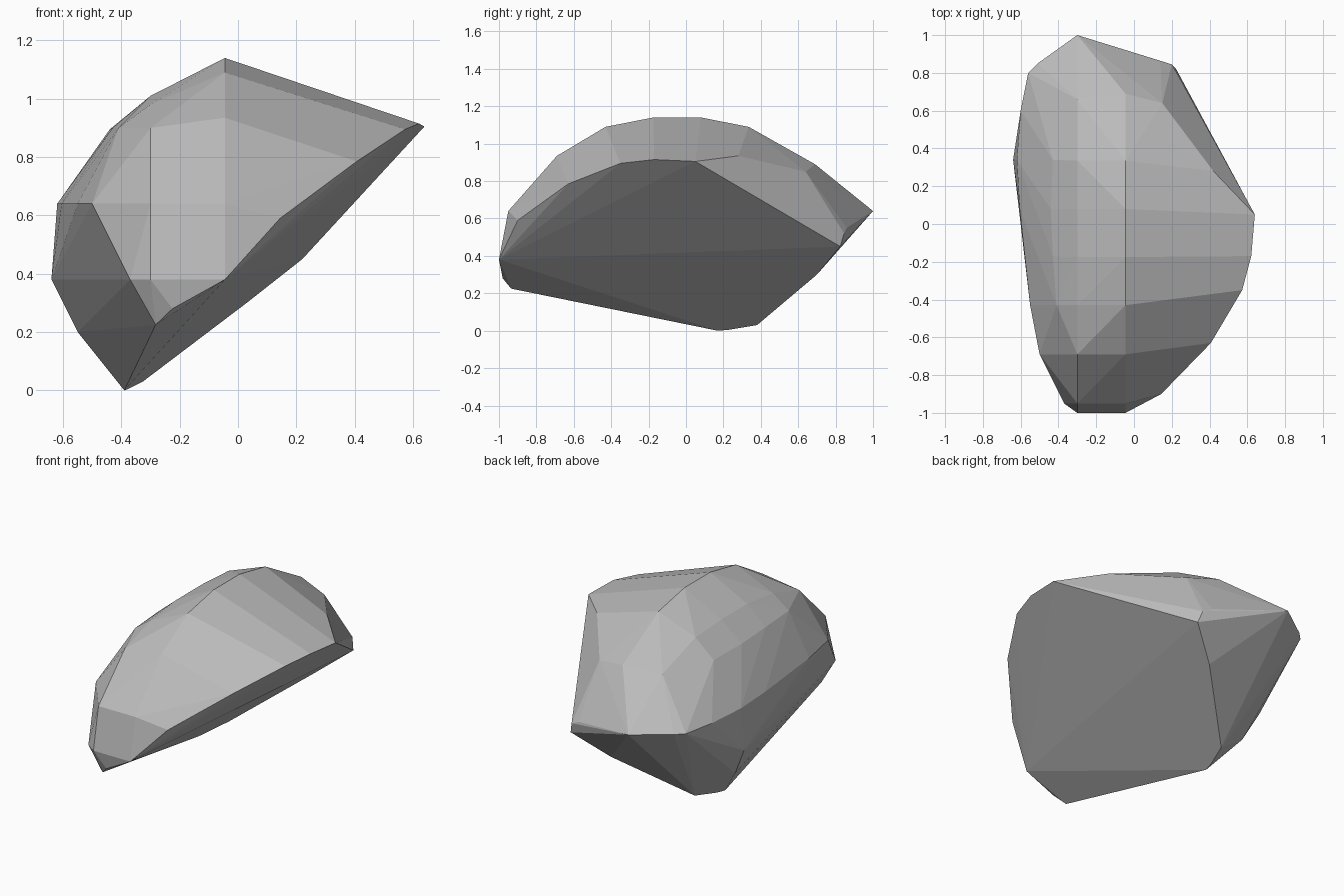
import bpy, bmesh, math

if "Cube" in bpy.data.objects:
    bpy.data.objects.remove(bpy.data.objects["Cube"])

# Profiles, each a short run of (y, z) or (x, y, z) positions
cut_outline = [(-1.0, .385), (-.98, .28), (-.935, .225), (.17, .0), (.23, .005), (.38, .03),
               (.70, .30), (.825, .45), (.05, .905), (-.17, .915), (-.35, .895),
               (-.63, .785), (-.90, .59)]
ridge = [(-1.0, .38), (-.95, .64), (-.69, .935), (-.43, 1.09), (-.175, 1.14),
         (.08, 1.14), (.335, 1.09), (.69, .89)]
shoulder = [(-1.0, .38), (-.95, .64), (-.69, .90), (-.43, .98), (-.175, 1.01),
            (.08, 1.01), (.335, .995), (.66, .89), (1.0, .64)]
left_side = [(-.37, -.95, .38), (-.5, -.69, .64), (-.41, -.43, .90), (-.55, -.43, .64),
             (-.43, -.17, .90), (-.58, -.17, .64), (-.44, .08, .895), (-.605, .08, .64),
             (-.43, .34, .89), (-.62, .34, .64), (-.64, .34, .38), (-.60, .60, .64),
             (-.56, .80, .64), (-.51, .85, .64), (-.55, .30, .20)]
back_right = [(.42, .28, .935), (.15, .64, .85), (.14, .86, .55), (.20, .845, .52)]


def cut_x(y, z):
    """Horizontal position on the sliced underside plane."""
    return -.4135 + .138 * y + 1.156 * z


points = [(cut_x(y, z), y, z) for y, z in cut_outline]
points += [(-.045, y, z) for y, z in ridge]
points += [(-.30, y, z) for y, z in shoulder]
points += left_side + back_right

# Faceted rock wrapped around the profiles
bm = bmesh.new()
for p in points:
    bm.verts.new(p)
hull = bmesh.ops.convex_hull(bm, input=bm.verts[:])
inside = {g for g in hull["geom_interior"] + hull["geom_unused"]
          if isinstance(g, bmesh.types.BMVert)}
bmesh.ops.delete(bm, geom=list(inside), context='VERTS')
bmesh.ops.dissolve_limit(bm, angle_limit=math.radians(2.5), verts=bm.verts[:], edges=bm.edges[:])
bmesh.ops.recalc_face_normals(bm, faces=bm.faces[:])

mesh = bpy.data.meshes.new("rock")
bm.to_mesh(mesh)
bm.free()
rock = bpy.data.objects.new("rock", mesh)
bpy.context.collection.objects.link(rock)

# Plain grey stone
stone = bpy.data.materials.new("grey_stone")
stone.diffuse_color = (.5, .5, .5, 1)
stone.use_nodes = True
stone.node_tree.nodes["Principled BSDF"].inputs["Base Color"].default_value = stone.diffuse_color
mesh.materials.append(stone)
